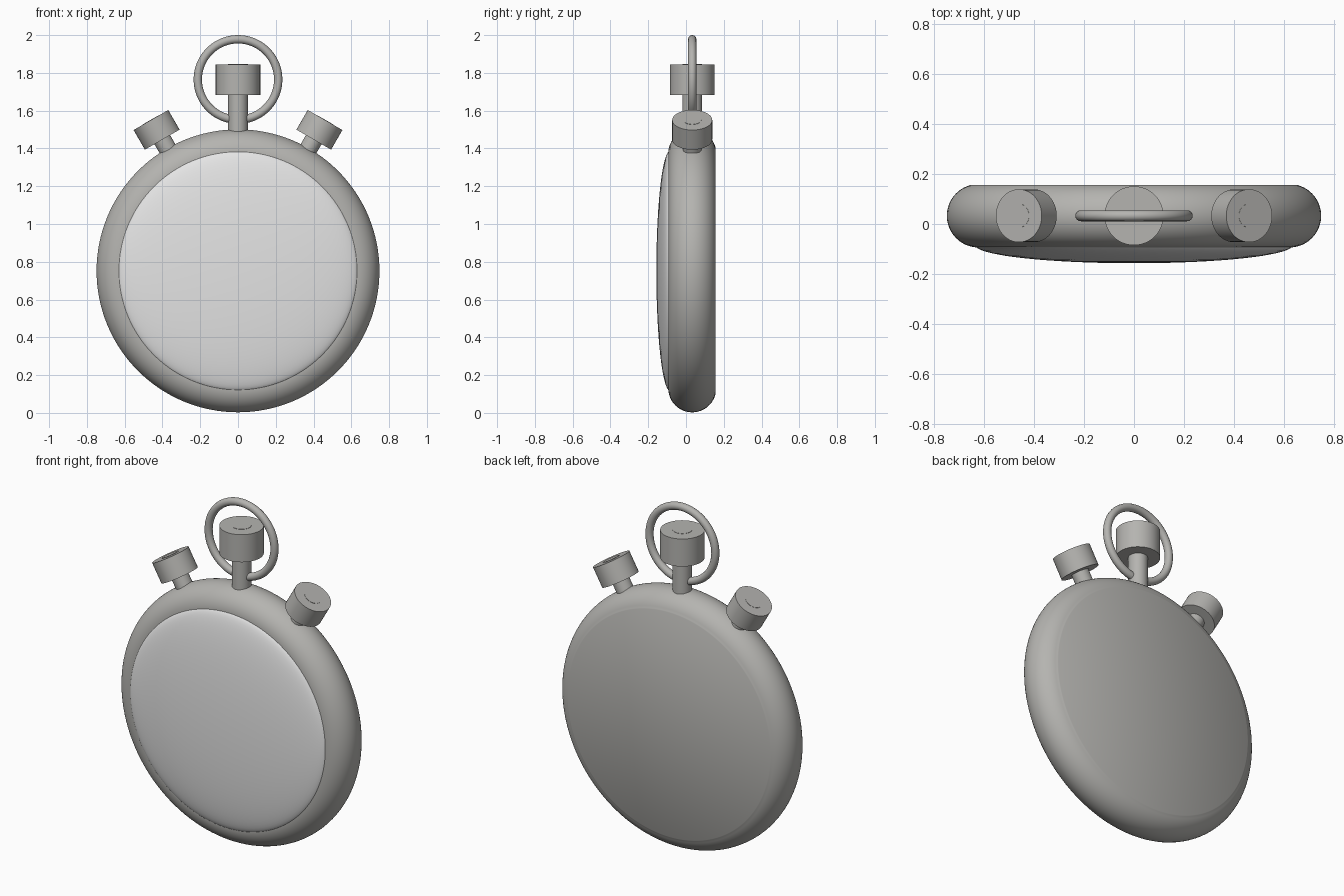
import bpy, bmesh, math
from mathutils import Matrix, Vector

if "Cube" in bpy.data.objects:
    bpy.data.objects.remove(bpy.data.objects["Cube"])

CY, CZ = 0.033, 0.752          # case centre


def material(name, rgb):
    m = bpy.data.materials.new(name)
    m.diffuse_color = (*rgb, 1)
    m.use_nodes = True
    m.node_tree.nodes["Principled BSDF"].inputs["Base Color"].default_value = m.diffuse_color
    return m


METAL = material("warm grey metal", (0.46, 0.455, 0.435))
GLASS = material("pale grey face", (0.78, 0.78, 0.78))


def lathe(name, profile, origin, axis, mat, steps=96, closed=False):
    """Spin (radius, height) points around an axis through origin."""
    bm = bmesh.new()
    vs = [bm.verts.new((r, 0, h)) for r, h in profile]
    pairs = list(zip(vs, vs[1:])) + ([(vs[-1], vs[0])] if closed else [])
    edges = [bm.edges.new(p) for p in pairs]
    bmesh.ops.spin(bm, geom=vs + edges, cent=(0, 0, 0), axis=(0, 0, 1),
                   angle=2 * math.pi, steps=steps, use_merge=True)
    bmesh.ops.remove_doubles(bm, verts=bm.verts, dist=1e-5)
    bmesh.ops.recalc_face_normals(bm, faces=bm.faces)
    rot = Vector((0, 0, 1)).rotation_difference(Vector(axis)).to_matrix().to_4x4()
    bm.transform(Matrix.Translation(origin) @ rot)
    me = bpy.data.meshes.new(name)
    bm.to_mesh(me)
    bm.free()
    me.materials.append(mat)
    ob = bpy.data.objects.new(name, me)
    bpy.context.collection.objects.link(ob)
    bpy.ops.object.select_all(action='DESELECT')
    ob.select_set(True)
    bpy.context.view_layer.objects.active = ob
    bpy.ops.object.shade_smooth_by_angle(angle=math.radians(35))
    return ob


def arc(cr, ch, rad, a0, a1, n):
    return [(cr + rad * math.cos(a0 + (a1 - a0) * i / n),
             ch + rad * math.sin(a0 + (a1 - a0) * i / n)) for i in range(n + 1)]


# Case: rounded rim with a flat back (height axis points to the front, -y)
front = (0, -1, 0)
rim = arc(0.622, 0, 0.127, math.radians(-73), math.radians(90), 28)
lathe("case", [(0, -0.124), (0.655, -0.124)] + rim + [(0, 0.11)],
      (0, CY, CZ), front, METAL, 128)

# Domed front face
dome = [(0.635 * math.cos(t), 0.118 + 0.072 * math.sin(t))
        for t in (math.pi / 2 * i / 20 for i in range(20))] + [(0, 0.19)]
lathe("front_face", [(0.635, 0.105)] + dome, (0, CY, CZ), front, GLASS, 128)


# Push buttons: a thin stem running through a wide cap
def button(name, angle, stem, cap):
    axis = (math.sin(angle), 0, math.cos(angle))
    for part, (r, h0, h1) in (("stem", stem), ("cap", cap)):
        lathe(f"{name}_{part}", [(0, h0), (r, h0), (r, h1), (0, h1)],
              (0, CY, CZ), axis, METAL, 48)


button("crown", 0, (0.052, 0.68, 1.0945), (0.118, 0.932, 1.093))
for side, s in (("left", -1), ("right", 1)):
    button(f"{side}_button", s * math.radians(30),
           (0.048, 0.66, 0.9235), (0.106, 0.802, 0.922))

# Hanging ring
lathe("hanging_ring", arc(0.213, 0, 0.022, 0, 2 * math.pi * 15 / 16, 15),
      (0, CY, 1.765), front, METAL, 72, closed=True)
